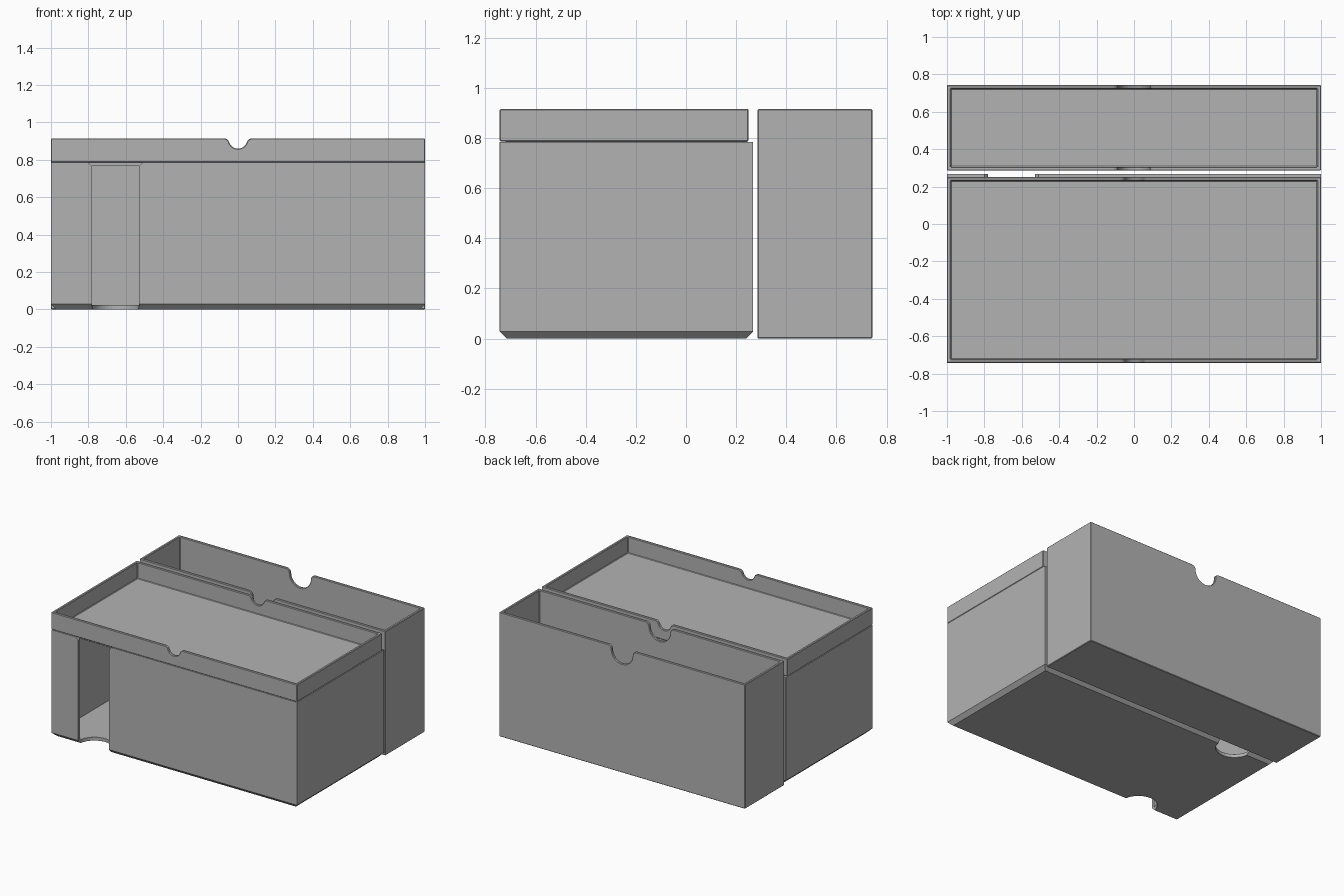
import bpy, bmesh, math

if "Cube" in bpy.data.objects:
    bpy.data.objects.remove(bpy.data.objects["Cube"])

grey = bpy.data.materials.new("warm_grey")
grey.diffuse_color = (0.45, 0.45, 0.45, 1)
grey.use_nodes = True
grey.node_tree.nodes["Principled BSDF"].inputs["Base Color"].default_value = grey.diffuse_color
WALL = 0.02


def finish(name, bm):
    bmesh.ops.recalc_face_normals(bm, faces=bm.faces)
    mesh = bpy.data.meshes.new(name)
    bm.to_mesh(mesh)
    bm.free()
    obj = bpy.data.objects.new(name, mesh)
    bpy.context.collection.objects.link(obj)
    mesh.materials.append(grey)
    return obj


def block(name, x, y0, y1, z0, z1, chamfer=0):
    """Box symmetric in x; optional 45 degree chamfer round the base."""
    bm = bmesh.new()
    rings = [(z0, chamfer), (z0 + chamfer, 0), (z1, 0)] if chamfer else [(z0, 0), (z1, 0)]
    loops = []
    for z, c in rings:
        loops.append([bm.verts.new(p) for p in ((-x + c, y0 + c, z), (x - c, y0 + c, z),
                                                (x - c, y1 - c, z), (-x + c, y1 - c, z))])
    for a, b in zip(loops, loops[1:]):
        for i in range(4):
            bm.faces.new((a[i], a[(i + 1) % 4], b[(i + 1) % 4], b[i]))
    bm.faces.new(loops[0][::-1])
    bm.faces.new(loops[-1])
    return finish(name, bm)


def prism(name, pts, to3d, a, b):
    """Extrude a 2D outline between a and b along the remaining axis."""
    bm = bmesh.new()
    lo = [bm.verts.new(to3d(p, a)) for p in pts]
    hi = [bm.verts.new(to3d(p, b)) for p in pts]
    n = len(pts)
    bm.faces.new(lo)
    bm.faces.new(hi[::-1])
    for i in range(n):
        bm.faces.new((lo[i], lo[(i + 1) % n], hi[(i + 1) % n], hi[i]))
    return finish(name, bm)


def cut(obj, cutter):
    cutter.hide_render = True
    cutter.hide_set(True)
    mod = obj.modifiers.new("cut", 'BOOLEAN')
    mod.operation, mod.solver, mod.object = 'DIFFERENCE', 'EXACT', cutter


def soften(obj):
    mod = obj.modifiers.new("edge", 'BEVEL')
    mod.width, mod.segments = 0.004, 1
    mod.limit_method, mod.angle_limit = 'ANGLE', math.radians(60)


def along_y(p, t):
    return (p[0], t, p[1])


def along_z(p, t):
    return (p[0], p[1], t)


def thumb_notch(name, r, fillet, depth, top, y0, y1):
    """Rounded notch with filleted lips, running through in y."""
    cz = top - depth + r
    # lip fillet circle sits under the rim, tangent to the notch circle
    fz = top - fillet
    fx = math.sqrt((r + fillet) ** 2 - (fz - cz) ** 2)
    a = math.atan2(fz - cz, fx)
    right = [(fx, top + 0.05)]
    for i in range(7):
        t = math.pi / 2 + (math.pi / 2 + a) * i / 6
        right.append((fx + fillet * math.cos(t), fz + fillet * math.sin(t)))
    for i in range(1, 9):
        t = a + (-math.pi / 2 - a) * i / 8
        right.append((r * math.cos(t), cz + r * math.sin(t)))
    pts = right + [(-x, z) for x, z in right[-2::-1]]
    return prism(name, pts, along_y, y0, y1)


# Front box: hollow, open at the top, chamfered base
front = block("front_box", 1, -0.743, 0.268, 0, 0.785, 0.028)
cut(front, block("front_box_hollow", 1 - WALL, -0.743 + WALL, 0.268 - WALL, 0.025, 0.9))

# Tall access slot with flared top through front and back walls
SX0, SX1 = -0.78, -0.53
slot = [(SX0, -0.1), (SX1, -0.1), (SX1, 0.765), (SX1 + 0.02, 0.785),
        (SX1 + 0.02, 0.9), (SX0 - 0.02, 0.9), (SX0 - 0.02, 0.785), (SX0, 0.765)]
for side, ya, yb in (("front", -0.9, -0.743 + WALL), ("back", 0.268 - WALL, 0.4)):
    cut(front, prism(side + "_slot_cutter", slot, along_y, ya, yb))

# Half-round finger cut-outs in the floor below each slot
R, CX = (SX1 - SX0) / 2, (SX0 + SX1) / 2
for side, y, s in (("front", -0.735, 1), ("back", 0.26, -1)):
    arc = [(CX + R * math.cos(math.pi * i / 20), y + s * R * math.sin(math.pi * i / 20))
           for i in range(21)]
    arc += [(SX0, y - s * 0.1), (SX1, y - s * 0.1)]
    cut(front, prism(side + "_finger_cutter", arc, along_z, -0.1, 0.1))
soften(front)

# Lid tray resting on the front box, with a locating plug beneath it
tray = block("lid_tray", 1, -0.743, 0.25, 0.787, 0.915)
cut(tray, block("tray_hollow", 1 - WALL, -0.743 + WALL, 0.25 - WALL, 0.795, 1.1))
cut(tray, thumb_notch("tray_notch_cutter", 0.05, 0.03, 0.055, 0.915, -0.9, 0.4))
soften(tray)
block("lid_plug", 0.977, -0.72, 0.245, 0.768, 0.788)

# Tall back box with larger thumb notches
back = block("back_box", 1, 0.285, 0.743, 0, 0.915)
cut(back, block("back_box_hollow", 1 - WALL, 0.285 + WALL, 0.743 - WALL, 0.025, 1.1))
cut(back, thumb_notch("back_notch_cutter", 0.085, 0.03, 0.115, 0.915, 0.2, 0.9))
soften(back)
